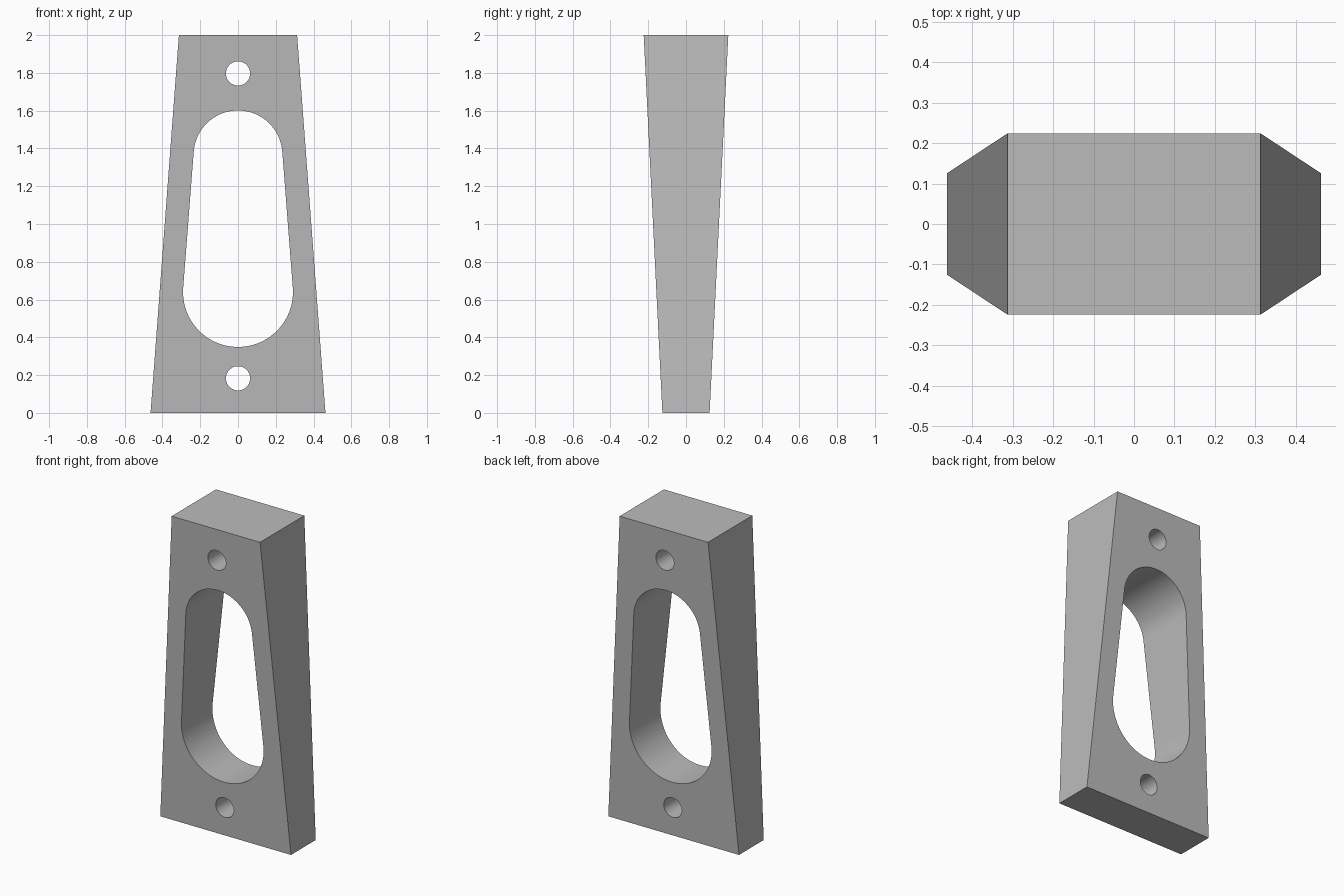
import bpy, bmesh, math

cube = bpy.data.objects.get("Cube")
if cube:
    bpy.data.objects.remove(cube, do_unlink=True)

grey = bpy.data.materials.new("light_grey")
grey.use_nodes = True
colour = (0.5, 0.5, 0.5, 1)
grey.diffuse_color = colour
grey.node_tree.nodes["Principled BSDF"].inputs["Base Color"].default_value = colour


def make_object(name, bm):
    bmesh.ops.recalc_face_normals(bm, faces=bm.faces)
    mesh = bpy.data.meshes.new(name)
    bm.to_mesh(mesh)
    bm.free()
    mesh.materials.append(grey)
    obj = bpy.data.objects.new(name, mesh)
    bpy.context.collection.objects.link(obj)
    return obj


def arc(z, radius, start, end, steps):
    return [(radius * math.cos(start + (end - start) * i / steps),
             z + radius * math.sin(start + (end - start) * i / steps))
            for i in range(steps + 1)]


def make_cutter(name, outline):
    # Extrude an x-z outline right through the body along y
    bm = bmesh.new()
    face = bm.faces.new([bm.verts.new((x, -0.5, z)) for x, z in outline])
    side = bmesh.ops.extrude_face_region(bm, geom=[face])["geom"]
    verts = [v for v in side if isinstance(v, bmesh.types.BMVert)]
    bmesh.ops.translate(bm, verts=verts, vec=(0, 1, 0))
    cutter = make_object(name, bm)
    cutter.hide_render = True
    return cutter


# Body: narrows in width and thickens in depth towards the top
bm = bmesh.new()
bmesh.ops.create_cube(bm, size=2)
for v in bm.verts:
    top = v.co.z > 0
    v.co.x *= 0.313 if top else 0.463
    v.co.y *= 0.224 if top else 0.125
    v.co.z += 1
body = make_object("tapered_body", bm)

# Central slot: two arcs joined by their common tangents
low_z, low_r, high_z, high_r = 0.64, 0.291, 1.366, 0.235
tilt = math.asin((low_r - high_r) / (high_z - low_z))
slot = (arc(high_z, high_r, tilt, math.pi - tilt, 40)
        + arc(low_z, low_r, math.pi - tilt, math.tau + tilt, 48))
cutters = [make_cutter("slot_cutter", slot)]

# Round bolt holes above and below the slot
for name, z in (("upper_hole_cutter", 1.797), ("lower_hole_cutter", 0.183)):
    cutters.append(make_cutter(name, arc(z, 0.064, 0, math.tau, 40)[:-1]))

# Cut the openings, then discard the cutters
bpy.context.view_layer.objects.active = body
body.select_set(True)
for cutter in cutters:
    mod = body.modifiers.new(cutter.name, "BOOLEAN")
    mod.operation = "DIFFERENCE"
    mod.solver = "EXACT"
    mod.object = cutter
    bpy.ops.object.modifier_apply(modifier=mod.name)
    bpy.data.objects.remove(cutter, do_unlink=True)

bpy.ops.object.shade_smooth_by_angle(angle=math.radians(30))
